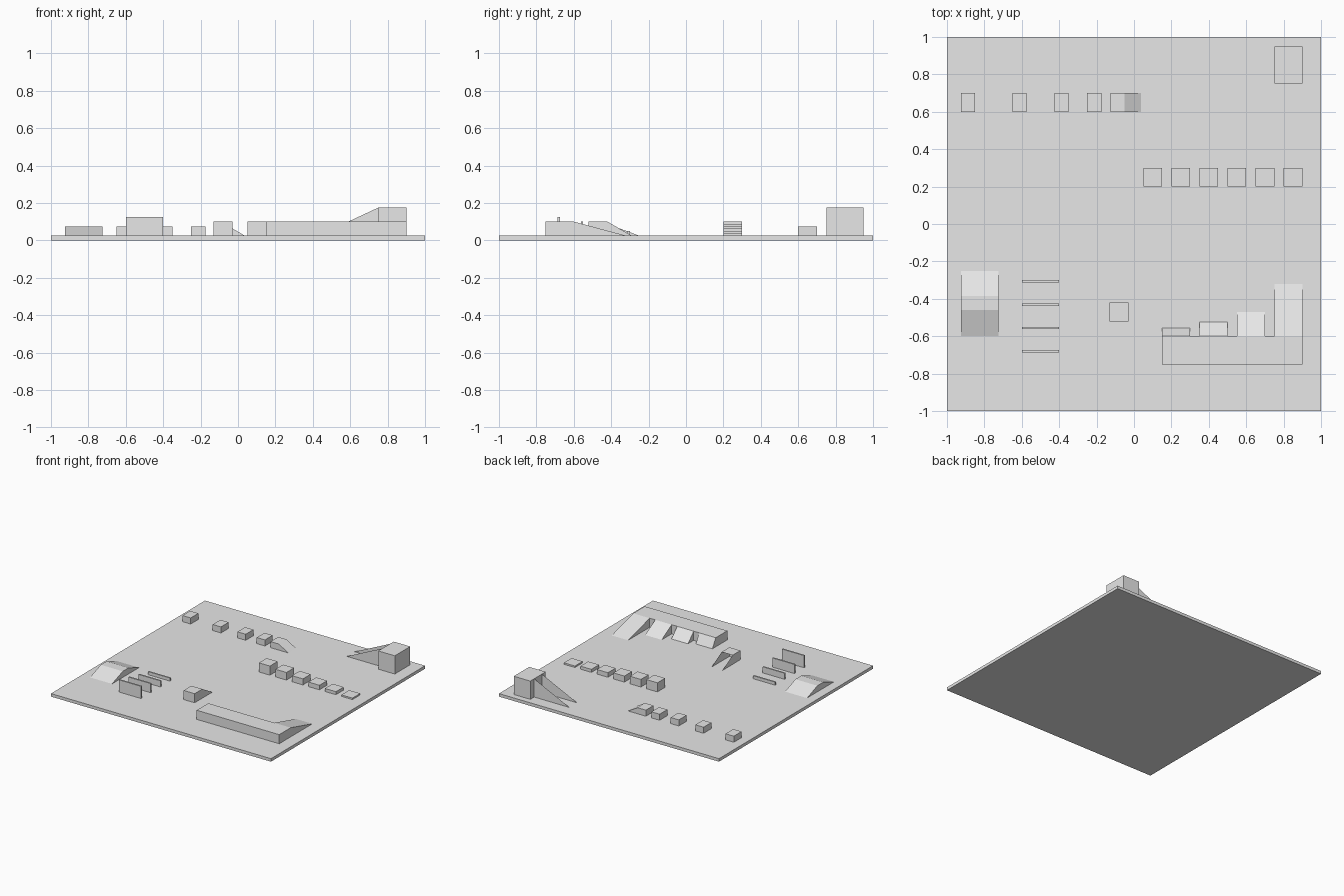
import bpy, math

if "Cube" in bpy.data.objects:
    bpy.data.objects.remove(bpy.data.objects["Cube"])

grey = bpy.data.materials.new("light_grey")
grey.diffuse_color = (0.8, 0.8, 0.8, 1)
grey.use_nodes = True
grey.node_tree.nodes["Principled BSDF"].inputs["Base Color"].default_value = grey.diffuse_color
G = 0.025  # top of the ground plate


def add(name, verts, faces):
    me = bpy.data.meshes.new(name)
    me.from_pydata(verts, [], faces)
    me.materials.append(grey)
    ob = bpy.data.objects.new(name, me)
    bpy.context.collection.objects.link(ob)
    return ob


def prism(name, profile, a, b, axis, skip=()):
    """Extrude a (u, z) profile from a to b along axis; skip leaves sides open."""
    n = len(profile)
    place = (lambda u, z, t: (t, u, z)) if axis == 'x' else (lambda u, z, t: (u, t, z))
    verts = [place(u, z, t) for t in (a, b) for u, z in profile]
    faces = [(i, (i + 1) % n, n + (i + 1) % n, n + i) for i in range(n) if i not in skip]
    faces += [tuple(reversed(range(n))), tuple(range(n, 2 * n))]
    if axis == 'y':
        faces = [tuple(reversed(f)) for f in faces]
    return add(name, verts, faces)


def box(name, x0, x1, y0, y1, z0, z1):
    prism(name, [(y0, z0), (y1, z0), (y1, z1), (y0, z1)], x0, x1, 'x')


def run(h, deg):
    return h / math.tan(math.radians(deg))


# Ground plate
box("ground_plate", -1, 1, -1, 1, 0, G)

# Long platform with four ramps of decreasing steepness
box("ramp_platform", 0.15, 0.9, -0.75, -0.6, G, 0.1)
for i, deg in enumerate((60, 45, 30, 15)):
    x = 0.15 + 0.2 * i
    prism(f"test_ramp_{deg}", [(-0.6, G), (-0.6 + run(0.075, deg), G), (-0.6, 0.1)],
          x, x + 0.15, 'x')

# Row of blocks of decreasing height
for i in range(6):
    x = 0.05 + 0.15 * i
    box(f"step_block_{i + 1}", x, x + 0.1, 0.2, 0.3, G, 0.1 - 0.0125 * i)

# Row of thin hurdles
for i in range(4):
    y = -0.675 + 0.125 * i
    box(f"hurdle_{i + 1}", -0.6, -0.4, y - 0.0125, y, G, 0.125 - 0.025 * i)

# Row of jump blocks with widening gaps
for i, x in enumerate((-0.925, -0.65, -0.425, -0.25)):
    box(f"jump_block_{i + 1}", x, x + 0.075, 0.6, 0.7, G, 0.075)

# Starting block with a ramp down toward +x
prism("jump_start_ramp", [(-0.125, G), (-0.05 + run(0.05, 30), G), (-0.05, 0.075), (-0.125, 0.075)],
      0.6, 0.7, 'y')

# Low hump
prism("hump", [(-0.6, G), (-0.25, G), (-0.385, 0.075), (-0.46, 0.075)], -0.925, -0.725, 'x')

# Small hollow block, slope left open
prism("open_ramp_block", [(-0.52, G), (-0.42 + run(0.075, 30), G), (-0.42, 0.1), (-0.52, 0.1)],
      -0.13, -0.03, 'x', skip=(0, 1))

# Tower with two ramp side walls, slope left open
box("tower", 0.75, 0.9, 0.75, 0.95, G, 0.175)
prism("tower_ramp_walls", [(0.75 - run(0.15, 25), G), (0.75, G), (0.75, 0.175)],
      0.8, 0.9, 'y', skip=(0, 1, 2))
